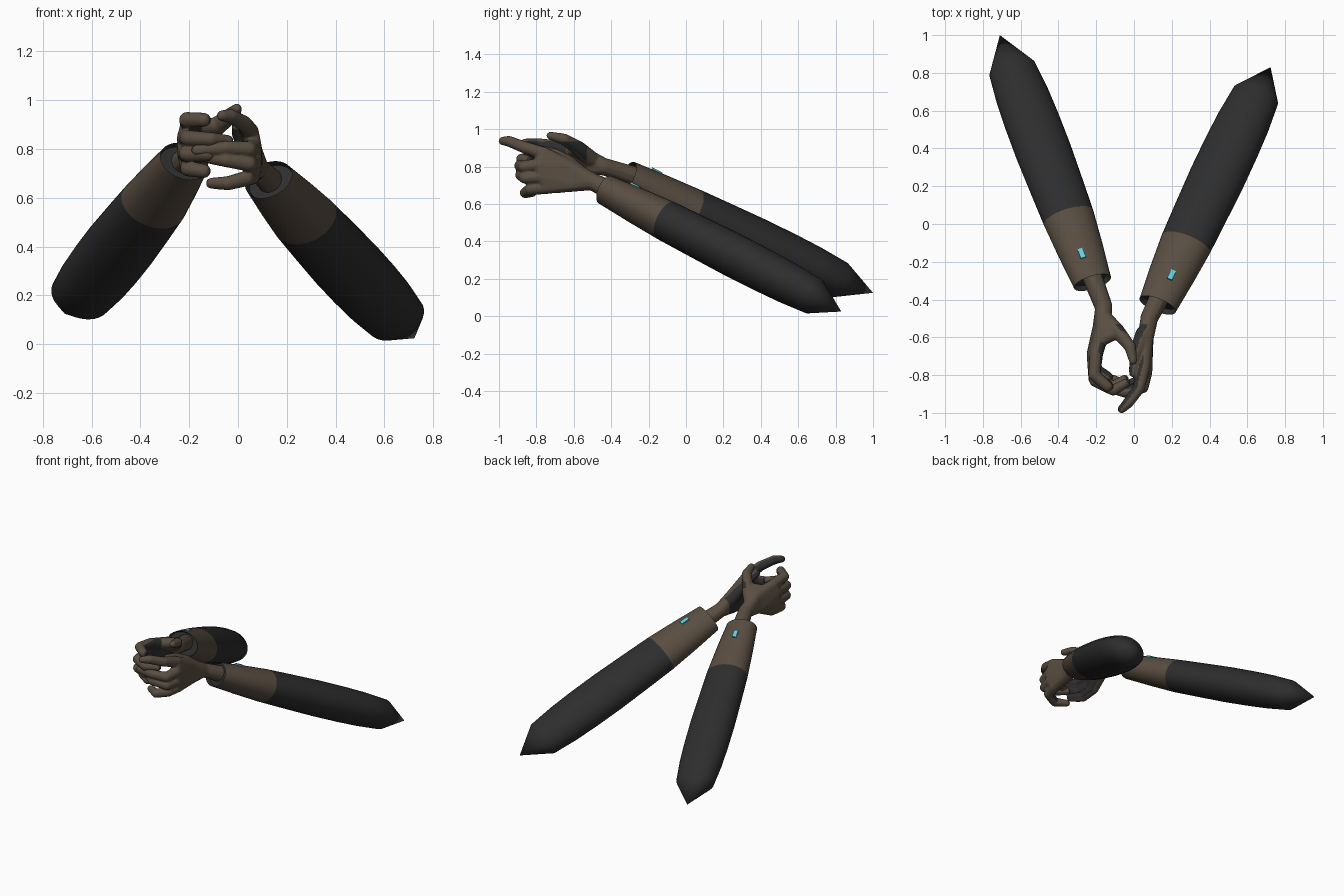
import bpy, bmesh, math
from mathutils import Vector, Matrix

if "Cube" in bpy.data.objects:
    bpy.data.objects.remove(bpy.data.objects["Cube"])


def material(name, rgb):
    m = bpy.data.materials.new(name)
    m.diffuse_color = (*rgb, 1)
    m.use_nodes = True
    m.node_tree.nodes["Principled BSDF"].inputs["Base Color"].default_value = m.diffuse_color
    return m


BROWN = material("brown cloth", (0.100, 0.075, 0.053))
DARK = material("charcoal cloth", (0.027, 0.027, 0.028))
CYAN = material("cyan marking", (0.12, 0.62, 0.75))


def add_object(name, bm, mats):
    bmesh.ops.recalc_face_normals(bm, faces=bm.faces)
    me = bpy.data.meshes.new(name)
    bm.to_mesh(me)
    bm.free()
    for m in mats:
        me.materials.append(m)
    ob = bpy.data.objects.new(name, me)
    bpy.context.collection.objects.link(ob)
    return ob


def sharpen(ob, degrees):
    bpy.ops.object.select_all(action='DESELECT')
    ob.select_set(True)
    bpy.context.view_layer.objects.active = ob
    bpy.ops.object.shade_smooth_by_angle(angle=math.radians(degrees))


# ---------- sleeves ----------
WIDE, THIN, TILT, SIDES = 0.139, 0.108, math.radians(18), 32


def frame(start, end, side):
    """Arm axis plus the long and short directions of its oval section."""
    n = (end - start).normalized()
    h = n.cross(Vector((0, 0, 1))).normalized()
    if h.x * side < 0:
        h = -h
    v = (Vector((0, 0, 1)) - n * n.z).normalized()
    c, s = math.cos(TILT), math.sin(TILT)
    return n, h * c + v * s, v * c - h * s, v


def loft(name, rings, e1, e2, mats, tip=None, cap=False, dark_from=None):
    bm = bmesh.new()
    loops = []
    for centre, k in rings:
        loop = []
        for i in range(SIDES):
            a = 2 * math.pi * i / SIDES
            loop.append(bm.verts.new(centre + e1 * (math.cos(a) * WIDE * k)
                                     + e2 * (math.sin(a) * THIN * k)))
        loops.append(loop)
    for r in range(len(loops) - 1):
        for i in range(SIDES):
            j = (i + 1) % SIDES
            f = bm.faces.new((loops[r][i], loops[r][j], loops[r + 1][j], loops[r + 1][i]))
            if dark_from is not None and r >= dark_from:
                f.material_index = 1
    if tip is not None:
        t = bm.verts.new(tip)
        for i in range(SIDES):
            bm.faces.new((loops[-1][i], loops[-1][(i + 1) % SIDES], t))
    if cap:
        bm.faces.new(loops[-1]).material_index = 1
    sharpen(add_object(name, bm, mats), 40)


def marking(name, pos, along, across, up):
    """Thin plain cyan patch on the cuff."""
    rot = Matrix((across, along, up)).transposed().to_4x4()
    bm = bmesh.new()
    bmesh.ops.create_cube(bm, size=1, matrix=Matrix.Translation(pos) @ rot
                          @ Matrix.Diagonal((0.028, 0.056, 0.009, 1)))
    sharpen(add_object(name, bm, [CYAN]), 30)


def arm(label, side, mouth, seam, end, tip, mark_at):
    mouth, seam, end, tip = (Vector(p) for p in (mouth, seam, end, tip))
    n, e1, e2, v = frame(mouth, end, side)
    # cuff with a shallow dark mouth
    inner = mouth + n * 0.03
    loft(label + "_cuff",
         [(seam, 1.0), (mouth.lerp(seam, 0.5), 0.89), (mouth, 0.75), (inner, 0.70)],
         e1, e2, [BROWN, DARK], cap=True, dark_from=2)
    # dark upper sleeve closing to an off-centre point
    prof = ((0, 1.0), (0.2, 1.04), (0.45, 1.08), (0.65, 1.07), (0.82, 1.03), (1, 0.92))
    loft(label + "_sleeve", [(seam.lerp(end, t), k) for t, k in prof], e1, e2, [DARK], tip=tip)
    # cuff marking
    k = 0.77 + 0.25 * mark_at
    s, c = math.sin(TILT), math.cos(TILT)
    r = k / math.sqrt((s / WIDE) ** 2 + (c / THIN) ** 2)
    up = (e1 * (s / WIDE ** 2) + e2 * (c / THIN ** 2)).normalized()
    along = (n - up * n.dot(up)).normalized()
    marking(label + "_marking", mouth.lerp(seam, mark_at) + v * r + up * 0.002,
            along, along.cross(up), up)


arm("right", -1, (-0.22, -0.31, 0.75), (-0.347, 0.035, 0.575),
    (-0.645, 0.82, 0.195), (-0.71, 1.0, 0.125), 0.34)
arm("left", 1, (0.125, -0.43, 0.675), (0.275, -0.105, 0.51),
    (0.645, 0.68, 0.108), (0.723, 0.83, 0.025), 0.38)

# ---------- gloved hands ----------
tmp = bmesh.new()
bmesh.ops.create_icosphere(tmp, subdivisions=2, radius=1)
BALL = [v.co.copy() for v in tmp.verts]
tmp.free()


def hull(bm, balls):
    """Convex skin around (point, radius) balls."""
    vs = [bm.verts.new(Vector(p) + b * r) for p, r in balls for b in BALL]
    res = bmesh.ops.convex_hull(bm, input=vs)
    junk = {g for g in res["geom_interior"] + res["geom_unused"]
            if isinstance(g, bmesh.types.BMVert)}
    bmesh.ops.delete(bm, geom=list(junk), context='VERTS')


def limb(bm, pts, radii):
    for i in range(len(pts) - 1):
        hull(bm, [(pts[i], radii[i]), (pts[i + 1], radii[i + 1])])


def hand(name, forearm, wrist, heel, fingers, thumb, palm_dir, top):
    bm = bmesh.new()
    # wrist, heel, palm block and thumb web
    limb(bm, [forearm, wrist], [0.055, 0.048])
    hull(bm, [(wrist, 0.047), (heel[0], 0.042), (heel[1], 0.040)])
    for a, b in zip(fingers, fingers[1:]):
        hull(bm, [(heel[0], 0.042), (heel[1], 0.040), (a[0], 0.036), (b[0], 0.036)])
    hull(bm, [(thumb[0], 0.045), (thumb[1], 0.036), (heel[0], 0.04),
              (Vector(heel[0]).lerp(Vector(fingers[0][0]), 0.5), 0.034)])
    for f in fingers:
        limb(bm, f, [0.037, 0.033, 0.030, 0.023][:len(f)])
    limb(bm, thumb, [0.047, 0.040, 0.032, 0.022])
    raw = add_object(name + "_raw", bm, [BROWN])
    m = raw.modifiers.new("fuse", 'REMESH')
    m.mode, m.voxel_size = 'VOXEL', 0.006
    m = raw.modifiers.new("soften", 'SMOOTH')
    m.factor, m.iterations = 0.5, 6
    deps = bpy.context.evaluated_depsgraph_get()
    me = bpy.data.meshes.new_from_object(raw.evaluated_get(deps))
    bpy.data.objects.remove(raw)
    me.name = name
    me.materials.clear()
    me.materials.append(BROWN)
    me.materials.append(DARK)
    # palm side of the glove is dark
    d = Vector(palm_dir).normalized()
    for p in me.polygons:
        p.use_smooth = True
        c = p.center
        p.material_index = int(p.normal.dot(d) > 0.4 and c.y < -0.53 and c.z < top)
    bpy.context.collection.objects.link(bpy.data.objects.new(name, me))


hand("right_hand", (-0.225, -0.27, 0.745), (-0.16, -0.44, 0.80),
     [(-0.165, -0.55, 0.865), (-0.18, -0.55, 0.79)], [
    [(-0.20, -0.69, 0.905), (-0.21, -0.80, 0.92), (-0.14, -0.86, 0.92)],
    [(-0.215, -0.70, 0.85), (-0.205, -0.83, 0.845), (-0.11, -0.88, 0.84), (-0.04, -0.84, 0.835)],
    [(-0.215, -0.69, 0.785), (-0.21, -0.82, 0.78), (-0.12, -0.865, 0.78), (-0.05, -0.82, 0.78)],
    [(-0.205, -0.66, 0.735), (-0.205, -0.77, 0.72), (-0.14, -0.81, 0.71)]],
    [(-0.15, -0.51, 0.84), (-0.085, -0.57, 0.895), (-0.02, -0.65, 0.945), (-0.005, -0.725, 0.965)],
    (0.85, 0.5, 0.15), 0.935)

hand("left_hand", (0.135, -0.39, 0.665), (0.08, -0.50, 0.72),
     [(0.06, -0.61, 0.79), (0.065, -0.60, 0.705)], [
    [(0.05, -0.76, 0.87), (0.025, -0.87, 0.905), (-0.03, -0.945, 0.935), (-0.065, -0.98, 0.937)],
    [(0.062, -0.78, 0.81), (0.045, -0.865, 0.80), (-0.05, -0.89, 0.805), (-0.17, -0.86, 0.795)],
    [(0.062, -0.77, 0.745), (0.045, -0.86, 0.74), (-0.05, -0.885, 0.755), (-0.13, -0.84, 0.765)],
    [(0.055, -0.74, 0.69), (0.035, -0.83, 0.68), (-0.04, -0.86, 0.66), (-0.11, -0.82, 0.66)]],
    [(0.055, -0.58, 0.77), (0.03, -0.63, 0.82), (0.005, -0.70, 0.865), (-0.005, -0.79, 0.895)],
    (-0.85, 0.5, 0.15), 1.0)
